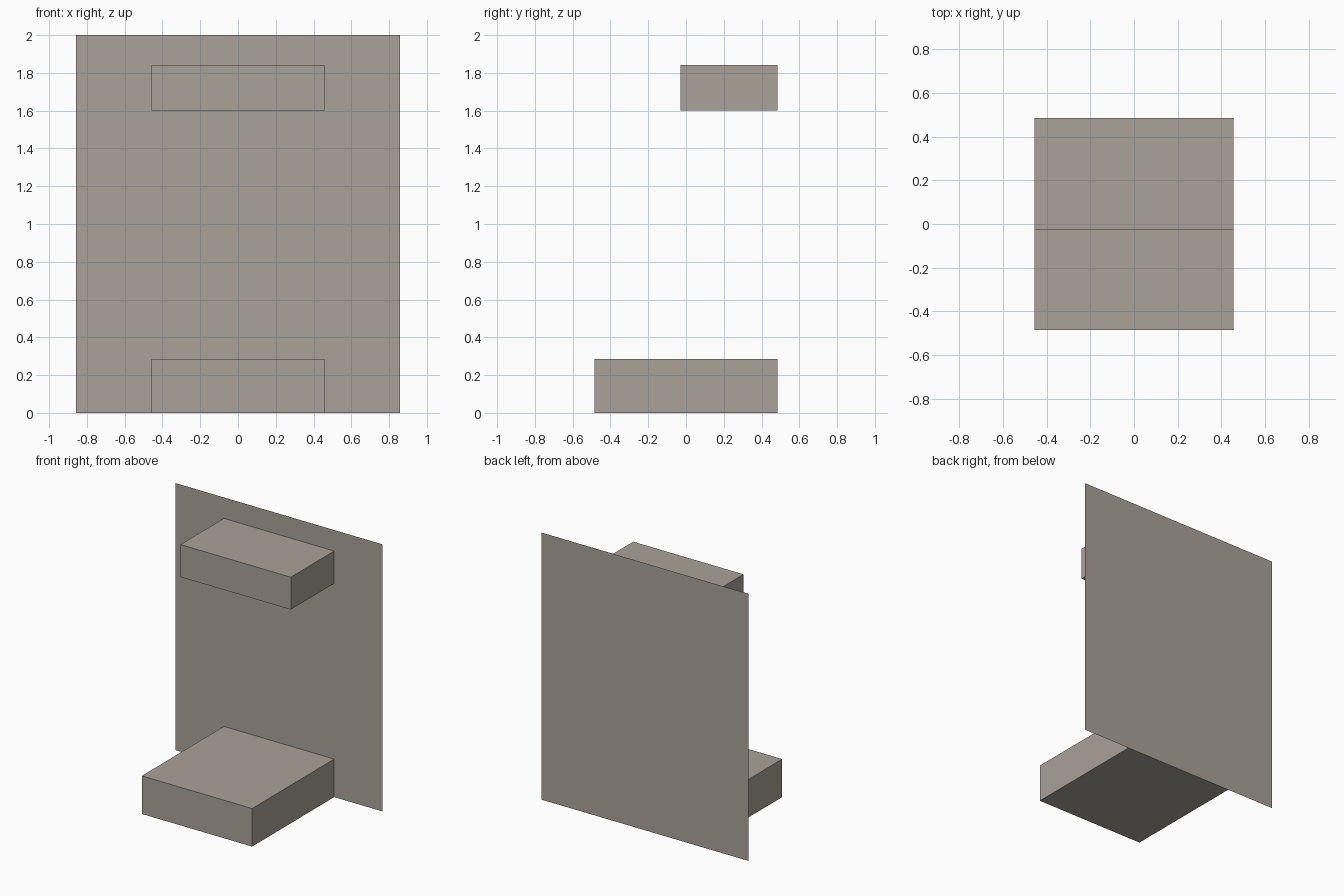
import bpy
import bmesh

cube = bpy.data.objects.get("Cube")
if cube:
    bpy.data.objects.remove(cube, do_unlink=True)

# Single warm grey colour
COLOUR = (0.40, 0.36, 0.32, 1.0)
grey = bpy.data.materials.new("warm_grey")
grey.use_nodes = True
grey.diffuse_color = COLOUR
bsdf = next(n for n in grey.node_tree.nodes if n.type == "BSDF_PRINCIPLED")
bsdf.inputs["Base Color"].default_value = COLOUR

BACK = 0.485  # plane of the back panel


def finish(name, bm):
    mesh = bpy.data.meshes.new(name)
    bm.to_mesh(mesh)
    bm.free()
    mesh.materials.append(grey)
    obj = bpy.data.objects.new(name, mesh)
    bpy.context.collection.objects.link(obj)
    return obj


def wall_box(name, half_width, front, bottom, top):
    """Box standing out from the panel, open where it meets it."""
    bm = bmesh.new()
    bmesh.ops.create_cube(bm, size=1)
    for v in bm.verts:
        v.co.x = half_width if v.co.x > 0 else -half_width
        v.co.y = BACK if v.co.y > 0 else front
        v.co.z = top if v.co.z > 0 else bottom
    bm.normal_update()
    rear = [f for f in bm.faces if f.normal.y > 0.9]
    bmesh.ops.delete(bm, geom=rear, context="FACES_ONLY")
    return finish(name, bm)


# Thin upright back panel
bm = bmesh.new()
w = 0.857
bm.faces.new([bm.verts.new((x, BACK, z))
              for x, z in ((-w, 0), (w, 0), (w, 2), (-w, 2))])
finish("back_panel", bm)

# Deep base block and shallower upper block
wall_box("base_block", 0.457, -BACK, 0.0, 0.285)
wall_box("upper_block", 0.457, -0.028, 1.6, 1.843)
